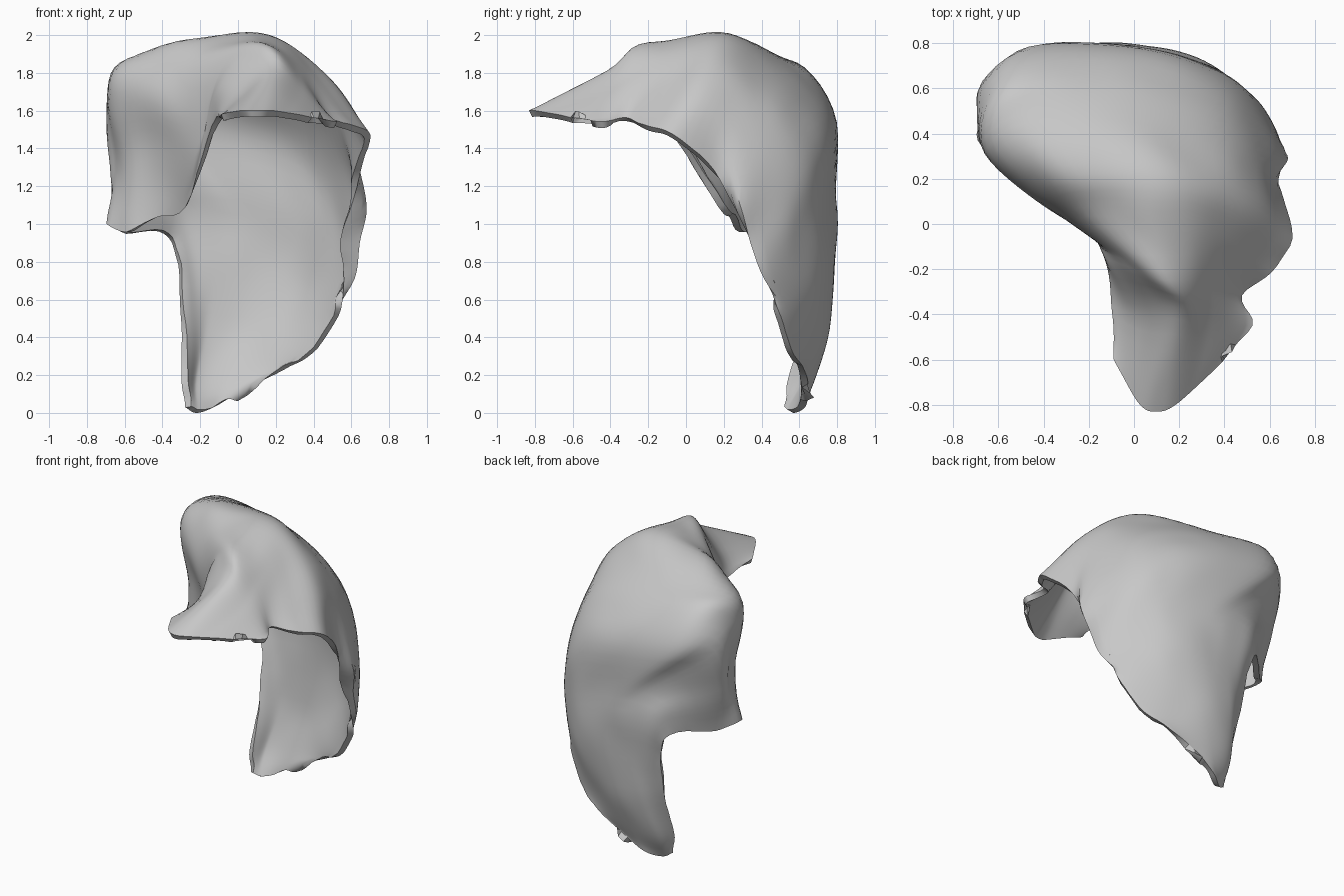
import bpy
import bmesh
from mathutils import Vector, noise

COLUMNS = 46        # samples across each rib
STEPS = 5           # loft rows between neighbouring ribs
THICKNESS = 0.038

if "Cube" in bpy.data.objects:
    bpy.data.objects.remove(bpy.data.objects["Cube"], do_unlink=True)


def spline_point(points, index, t):
    """Catmull-Rom point on the span that starts at the given index."""
    last = len(points) - 1
    before = points[index - 1] if index > 0 else points[0] * 2 - points[1]
    start, end = points[index], points[index + 1]
    after = points[index + 2] if index + 2 <= last else end * 2 - start
    return 0.5 * (2 * start + (end - before) * t
                  + (2 * before - 5 * start + 4 * end - after) * t ** 2
                  + (3 * start - before - 3 * end + after) * t ** 3)


def smooth_path(points, steps):
    """Dense smooth path through all the points."""
    path = [spline_point(points, index, step / steps)
            for index in range(len(points) - 1) for step in range(steps)]
    return path + [points[-1]]


def resample(path, count):
    """Evenly spaced points along a dense path."""
    lengths = [0.0]
    for first, second in zip(path, path[1:]):
        lengths.append(lengths[-1] + (second - first).length)
    result, segment = [], 0
    for number in range(count):
        target = lengths[-1] * number / (count - 1)
        while segment < len(path) - 2 and lengths[segment + 1] < target:
            segment += 1
        span = max(lengths[segment + 1] - lengths[segment], 1e-6)
        result.append(path[segment].lerp(path[segment + 1], (target - lengths[segment]) / span))
    return result


def make_rib(points):
    """Rib given in hundredths of a unit, running from -x to +x."""
    controls = [Vector(point) / 100 for point in points]
    return resample(smooth_path(controls, 16), COLUMNS)


# Ribs of the pointed brim, from the tip backwards
brim_ribs = [
    [(-9, -60, 158), (2, -79, 160), (10, -83, 160), (20, -79, 160), (40, -60, 156)],
    [(-10, -36, 157), (2, -41, 169), (18, -42, 181), (34, -46, 168), (52, -45, 154)],
    [(-14, -12, 152), (-12, -15, 171), (-2, -19, 187), (15, -25, 195), (33, -23, 180),
     (48, -32, 156)],
]

# Ribs of the domed crown with its undercut lobe on the -x side
crown_ribs = [
    [(-28, 17, 109), (-23, 1, 138), (-26, -1, 167), (-22, 3, 187), (-4, 3, 197), (12, 1, 199),
     (32, 0, 189), (61, -21, 152)],
    [(-43, 23, 104), (-45, 19, 140), (-47, 13, 170), (-38, 20, 192), (-18, 22, 199),
     (16, 22, 199), (48, 11, 178), (70, -6, 147)],
    [(-59, 28, 96), (-59, 30, 132), (-66, 32, 176), (-50, 44, 190), (-5, 46, 188),
     (36, 34, 177), (56, 24, 156), (65, 15, 128)],
    [(-70, 40, 100), (-65, 45, 130), (-69, 47, 170), (-54, 62, 183), (-6, 66, 171),
     (32, 54, 162), (52, 44, 145), (68, 29, 110), (59, 27, 106)],
    [(-59, 52, 95), (-65, 57, 125), (-62, 68, 153), (-44, 79, 155), (0, 78, 147),
     (32, 69, 138), (53, 55, 118), (65, 35, 92), (54, 36, 90)],
]

# Ribs of the long back sheet, tapering down to the lower point
back_ribs = [
    [(-39, 73, 95), (-30, 78, 112), (0, 79, 112), (32, 71, 103), (52, 57, 88), (62, 42, 72),
     (56, 43, 71)],
    [(-32, 73, 78), (-20, 78, 80), (10, 78, 78), (33, 70, 67), (53, 50, 51)],
    [(-30, 66, 47), (-16, 75, 45), (8, 74, 43), (39, 57, 31)],
    [(-30, 56, 18), (-23, 66, 18), (-5, 69, 20), (24, 63, 23)],
    [(-28, 54, 3), (-22, 57, 0), (-13, 63, 3), (-1, 65, 10)],
]

# Loft a smooth sheet through all the ribs
ribs = [make_rib(points) for points in brim_ribs + crown_ribs + back_ribs]
columns = [smooth_path(list(column), STEPS) for column in zip(*ribs)]
rows = list(zip(*columns))

sheet = bmesh.new()
grid = []
for row_number, row in enumerate(rows):
    verts = []
    for column_number, point in enumerate(row):
        # Ragged side rims, gently uneven surface
        on_rim = column_number in (0, COLUMNS - 1)
        amount = 0.008 if on_rim else 0.004
        frequency = 9 if on_rim else 5
        verts.append(sheet.verts.new(point + noise.noise_vector(point * frequency) * amount))
    grid.append(verts)

for front, back in zip(grid, grid[1:]):
    for left in range(COLUMNS - 1):
        sheet.faces.new((front[left], front[left + 1], back[left + 1], back[left]))

# Keep the lowest point on the ground
lowest = min(vert.co.z for vert in sheet.verts)
for vert in sheet.verts:
    vert.co.z -= lowest

mesh = bpy.data.meshes.new("curved_shell")
sheet.to_mesh(mesh)
sheet.free()
shell = bpy.data.objects.new("curved_shell", mesh)
bpy.context.collection.objects.link(shell)

# Single plain material
grey = bpy.data.materials.new("plain_grey")
grey.use_nodes = True
colour = (0.58, 0.58, 0.58, 1)
grey.diffuse_color = colour
grey.node_tree.nodes["Principled BSDF"].inputs["Base Color"].default_value = colour
mesh.materials.append(grey)

# Give the sheet its wall thickness, growing inwards
for other in bpy.context.selected_objects:
    other.select_set(False)
shell.select_set(True)
bpy.context.view_layer.objects.active = shell
wall = shell.modifiers.new("wall", 'SOLIDIFY')
wall.thickness = THICKNESS
wall.offset = -1
bpy.ops.object.modifier_apply(modifier=wall.name)
bpy.ops.object.shade_smooth_by_angle(angle=0.9)
